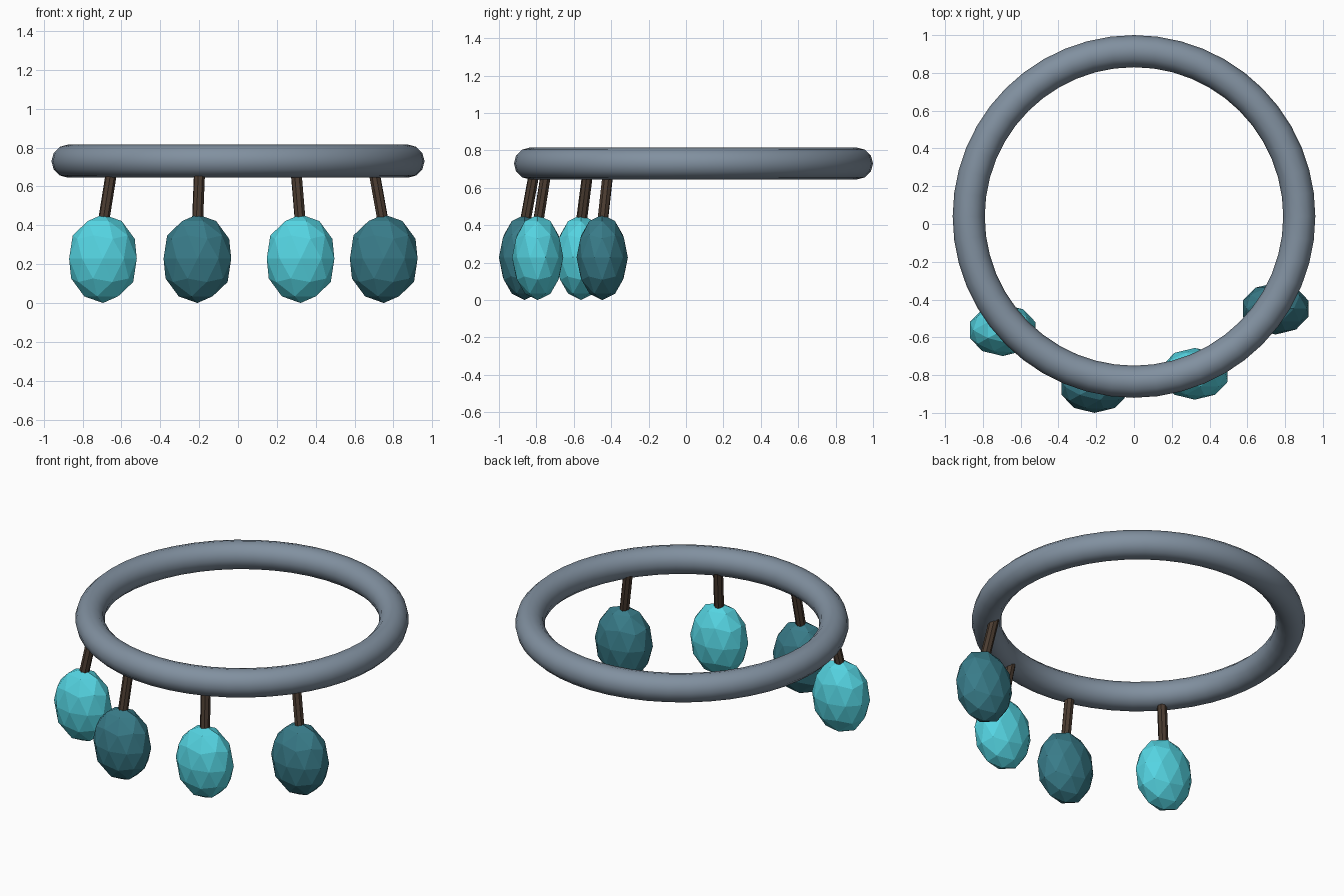
import bpy
from mathutils import Vector

if "Cube" in bpy.data.objects:
    bpy.data.objects.remove(bpy.data.objects["Cube"])


def material(name, rgb):
    m = bpy.data.materials.new(name)
    m.diffuse_color = (*rgb, 1)
    m.use_nodes = True
    m.node_tree.nodes["Principled BSDF"].inputs["Base Color"].default_value = m.diffuse_color
    return m


light = material("light_teal", (0.09, 0.66, 0.76))
dark = material("dark_teal", (0.04, 0.20, 0.25))
brown = material("brown", (0.07, 0.045, 0.03))
steel = material("blue_grey", (0.22, 0.28, 0.35))

# Smooth ring
bpy.ops.mesh.primitive_torus_add(location=(0, 0.04, 0.73), major_radius=0.875,
                                 minor_radius=0.085, major_segments=48, minor_segments=12)
ring = bpy.context.object
ring.name = "ring"
ring.data.materials.append(steel)
bpy.ops.object.shade_smooth()


def pendant(i, x, y, top_x, top_y, mat):
    # Stem from inside the ring down into the bead
    a, b = Vector((x, y, 0.40)), Vector((top_x, top_y, 0.70))
    d = b - a
    bpy.ops.mesh.primitive_cylinder_add(vertices=8, radius=0.029, depth=d.length,
                                        location=(a + b) / 2,
                                        rotation=d.to_track_quat('Z', 'Y').to_euler())
    stem = bpy.context.object
    stem.name = f"stem_{i}"
    stem.data.materials.append(brown)
    # Faceted egg-shaped bead
    bpy.ops.mesh.primitive_ico_sphere_add(subdivisions=2, radius=1, location=(x, y, 0.228))
    bead = bpy.context.object
    bead.name = f"bead_{i}"
    bead.scale = (0.183, 0.137, 0.228)
    bead.data.materials.append(mat)


# Four hanging beads along the front
pendant(1, -0.695, -0.562, -0.647, -0.523, light)
pendant(2, -0.209, -0.863, -0.197, -0.808, dark)
pendant(3, 0.322, -0.793, 0.297, -0.745, light)
pendant(4, 0.750, -0.448, 0.696, -0.415, dark)
